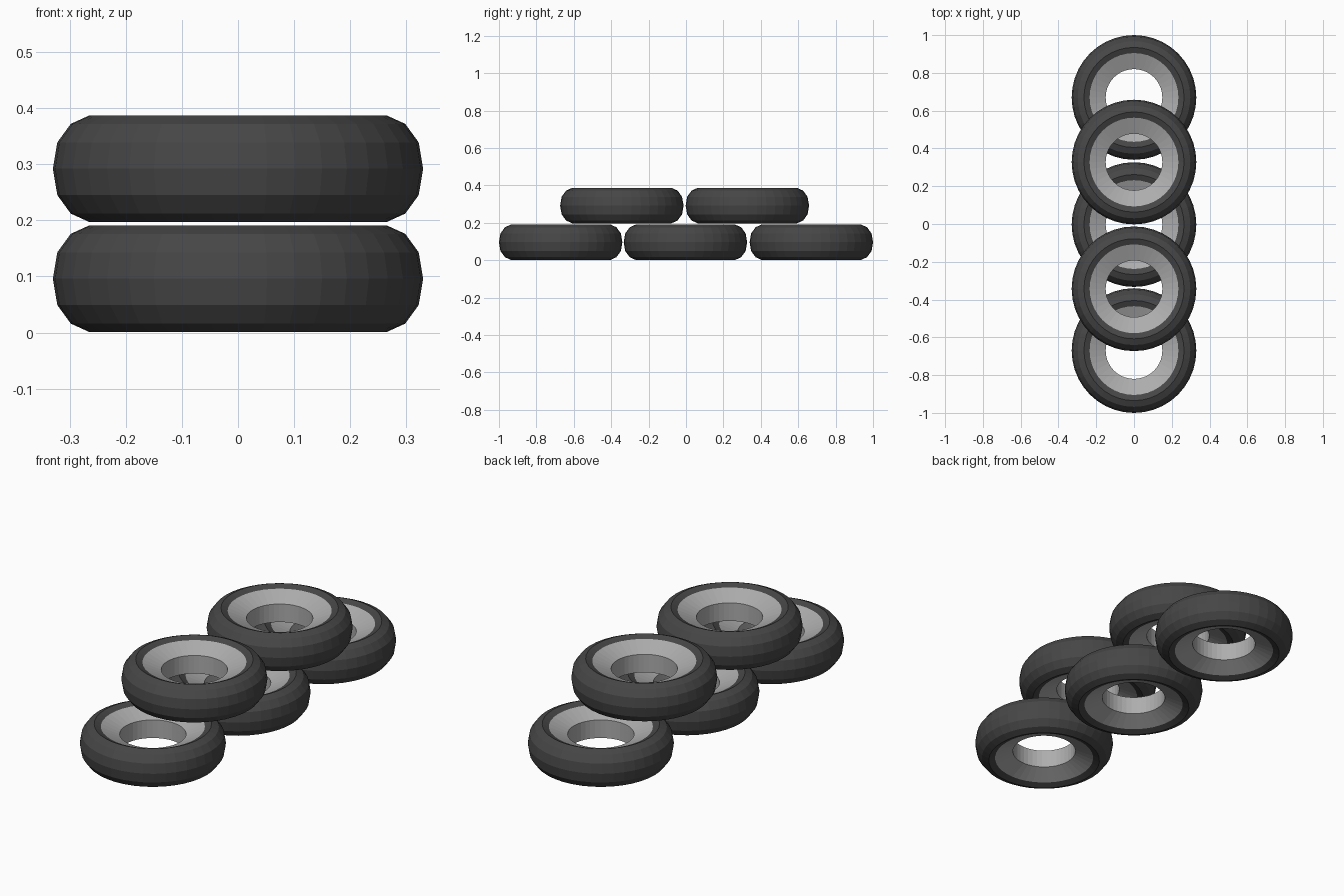
import bpy, bmesh, math

if "Cube" in bpy.data.objects:
    bpy.data.objects.remove(bpy.data.objects["Cube"])

SIDES = 40


def material(name, value):
    m = bpy.data.materials.new(name)
    m.diffuse_color = (value, value, value, 1)
    m.use_nodes = True
    m.node_tree.nodes["Principled BSDF"].inputs["Base Color"].default_value = m.diffuse_color
    return m


rubber = material("dark_rubber", 0.062)
metal = material("light_grey_metal", 0.42)


def lathe(name, profile, mat):
    """Spin an open (radius, height) profile around z."""
    bm = bmesh.new()
    rings = []
    for r, z in profile:
        rings.append([bm.verts.new((r * math.cos(2 * math.pi * i / SIDES),
                                    r * math.sin(2 * math.pi * i / SIDES), z))
                      for i in range(SIDES)])
    for a, b in zip(rings, rings[1:]):
        for i in range(SIDES):
            j = (i + 1) % SIDES
            bm.faces.new((a[i], a[j], b[j], b[i]))
    mesh = bpy.data.meshes.new(name)
    bm.to_mesh(mesh)
    bm.free()
    mesh.materials.append(mat)
    return mesh


# Tyre: rounded tread and sidewalls, folded in to the rim seat
half = [(0.33, 0), (0.322, 0.047), (0.298, 0.080), (0.265, 0.095), (0.235, 0.082)]
tyre_mesh = lathe("tyre", [(r, -z) for r, z in half[:0:-1]] + half, rubber)

# Rim: two cones meeting a straight hub bore
rim_mesh = lathe("rim", [(0.235, 0.082), (0.15, 0.045), (0.15, -0.045), (0.235, -0.082)], metal)

# Stack: three wheels below, two above
LOW, HIGH = 0.096, 0.292
spots = [(-0.67, LOW), (-0.003, LOW), (0.67, LOW), (-0.343, HIGH), (0.328, HIGH)]
for n, (y, z) in enumerate(spots, 1):
    for part, mesh in (("tyre", tyre_mesh), ("rim", rim_mesh)):
        ob = bpy.data.objects.new(f"{part}_{n}", mesh)
        ob.location = (0, y, z)
        bpy.context.collection.objects.link(ob)
